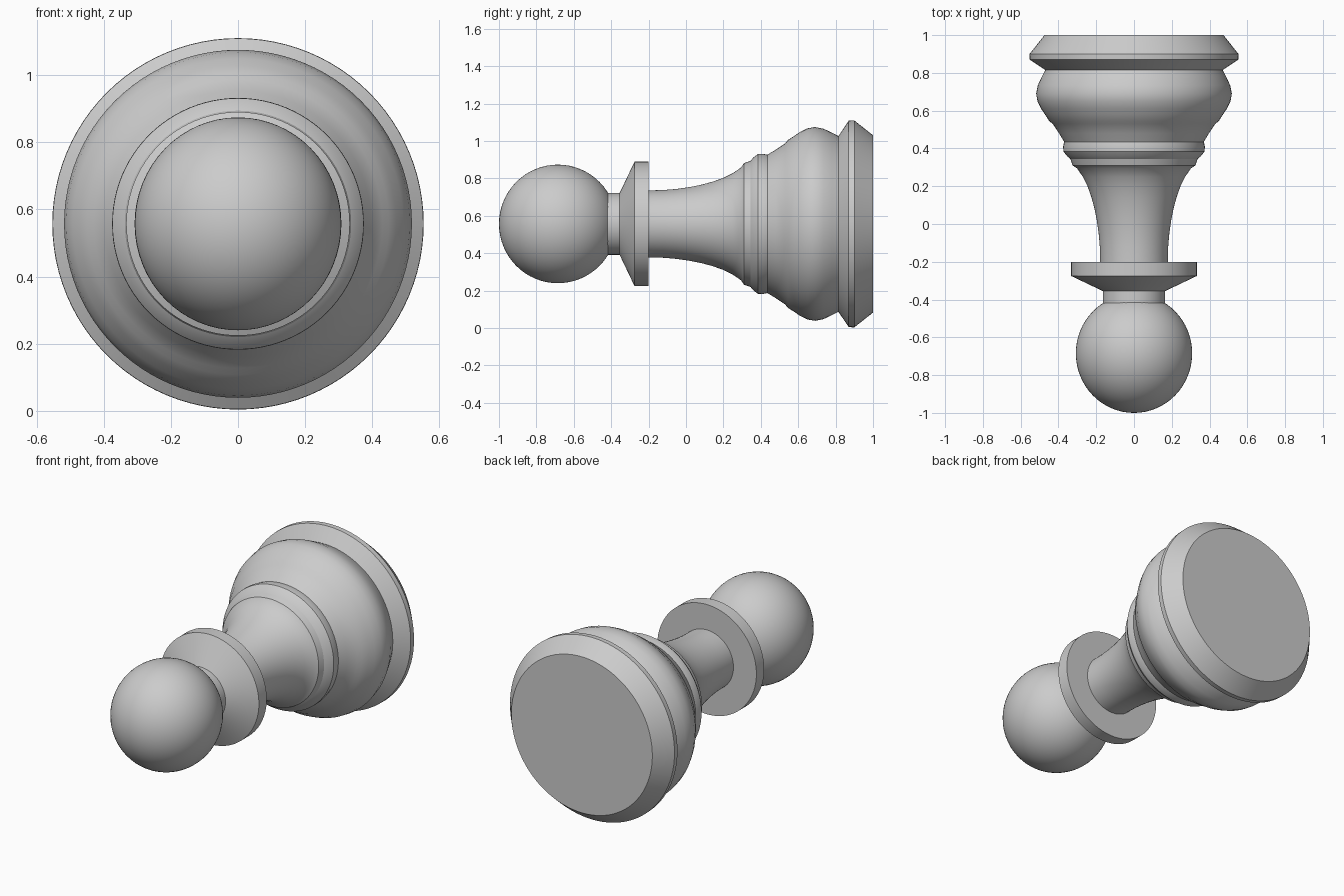
import bpy, bmesh, math

if "Cube" in bpy.data.objects:
    bpy.data.objects.remove(bpy.data.objects["Cube"])

AXIS_Z = 0.557   # height of the turning axis, which runs along y
SEGMENTS = 96


def smooth(obj, angle=28):
    bpy.ops.object.select_all(action='DESELECT')
    obj.select_set(True)
    bpy.context.view_layer.objects.active = obj
    bpy.ops.object.shade_smooth_by_angle(angle=math.radians(angle))


def lathe(name, profile):
    """Revolve (y, radius) points about the y axis and cap both ends."""
    bm = bmesh.new()
    rings = []
    for y, r in profile:
        rings.append([bm.verts.new((r * math.cos(2 * math.pi * i / SEGMENTS), y,
                                    AXIS_Z + r * math.sin(2 * math.pi * i / SEGMENTS)))
                      for i in range(SEGMENTS)])
    for a, b in zip(rings, rings[1:]):
        for i in range(SEGMENTS):
            j = (i + 1) % SEGMENTS
            bm.faces.new((a[i], a[j], b[j], b[i]))
    bm.faces.new(rings[0])
    bm.faces.new(rings[-1])
    bmesh.ops.recalc_face_normals(bm, faces=bm.faces)
    mesh = bpy.data.meshes.new(name)
    bm.to_mesh(mesh)
    bm.free()
    obj = bpy.data.objects.new(name, mesh)
    bpy.context.collection.objects.link(obj)
    smooth(obj)
    return obj


# Turned body: neck, collar, flared stem, rings, bulge and base rim
lathe("pawn_body", [
    (-0.44, 0.165), (-0.355, 0.165),                              # neck
    (-0.275, 0.333), (-0.20, 0.333), (-0.20, 0.179),              # collar
    (-0.12, 0.181), (-0.05, 0.187), (0.02, 0.197), (0.08, 0.209),  # stem
    (0.14, 0.225), (0.20, 0.246), (0.25, 0.271), (0.295, 0.302),
    (0.31, 0.325), (0.345, 0.337), (0.36, 0.355), (0.385, 0.374),  # rings
    (0.41, 0.375), (0.435, 0.370), (0.48, 0.397), (0.53, 0.430), (0.545, 0.449),
    (0.58, 0.471), (0.61, 0.492), (0.65, 0.511), (0.69, 0.518),   # bulge
    (0.735, 0.509), (0.78, 0.488), (0.815, 0.470),
    (0.87, 0.552), (0.90, 0.553), (1.0, 0.474),                   # base rim
])

# Round head
bpy.ops.mesh.primitive_uv_sphere_add(segments=64, ring_count=32, radius=1,
                                     location=(0, -0.685, AXIS_Z))
head = bpy.context.object
head.name = "pawn_head"
head.scale = (0.308, 0.315, 0.317)
smooth(head)
